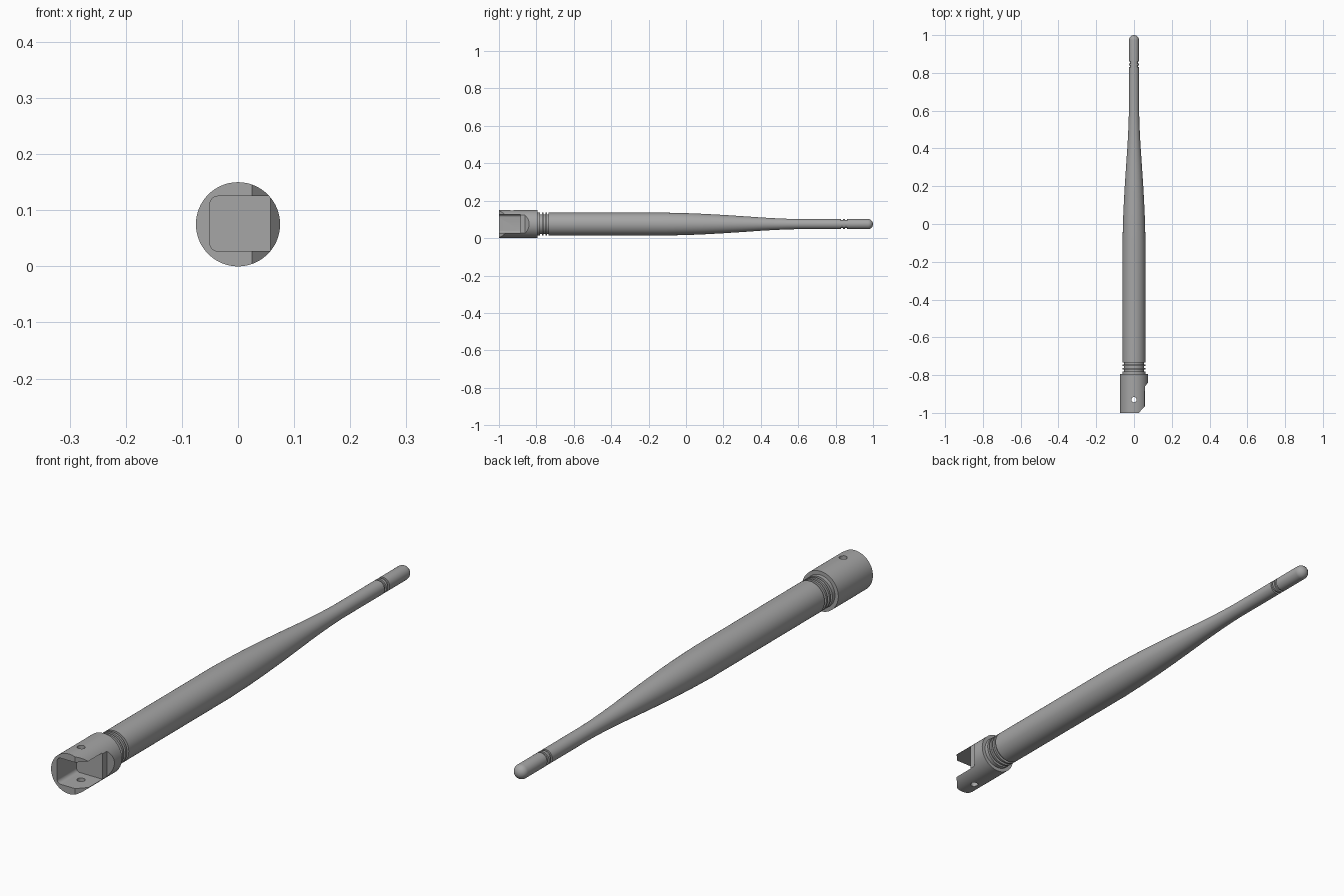
import bpy, bmesh, math
from mathutils import Matrix, Vector

cube = bpy.data.objects.get("Cube")
if cube:
    bpy.data.objects.remove(cube, do_unlink=True)

AXIS_Z = 0.075

grey = bpy.data.materials.new("mid grey plastic")
grey.use_nodes = True
COLOUR = (0.38, 0.38, 0.38, 1)
grey.diffuse_color = COLOUR
grey.node_tree.nodes["Principled BSDF"].inputs["Base Color"].default_value = COLOUR


def add_object(name, bm):
    bmesh.ops.recalc_face_normals(bm, faces=bm.faces)
    mesh = bpy.data.meshes.new(name)
    bm.to_mesh(mesh)
    bm.free()
    mesh.materials.append(grey)
    obj = bpy.data.objects.new(name, mesh)
    bpy.context.collection.objects.link(obj)
    return obj


def lathe(name, profile, steps=64):
    """Turn (y, radius) points around the long axis."""
    bm = bmesh.new()
    verts = [bm.verts.new((r, y, AXIS_Z)) for y, r in profile]
    edges = [bm.edges.new(pair) for pair in zip(verts, verts[1:])]
    bmesh.ops.spin(bm, geom=verts + edges, cent=(0, 0, AXIS_Z), axis=(0, 1, 0),
                   angle=math.tau, steps=steps, use_merge=True)
    bmesh.ops.remove_doubles(bm, verts=bm.verts, dist=1e-5)
    return add_object(name, bm)


def smooth(obj):
    bpy.ops.object.select_all(action="DESELECT")
    obj.select_set(True)
    bpy.context.view_layer.objects.active = obj
    bpy.ops.object.shade_smooth_by_angle(angle=math.radians(30))


def cut(obj, cutter):
    """Subtract the cutter, apply, and drop the helper."""
    mod = obj.modifiers.new("cut", "BOOLEAN")
    mod.operation = "DIFFERENCE"
    mod.solver = "EXACT"
    mod.object = cutter
    cutter.hide_render = True
    bpy.ops.object.select_all(action="DESELECT")
    bpy.context.view_layer.objects.active = obj
    obj.select_set(True)
    bpy.ops.object.modifier_apply(modifier=mod.name)
    bpy.data.objects.remove(cutter, do_unlink=True)


def groove(y, r, depth, width=0.01):
    return [(y - width / 2, r), (y - width / 2, r - depth),
            (y + width / 2, r - depth), (y + width / 2, r)]


# Antenna rod: grooved base, long taper, grooved tip with a round end
R, TIP = 0.061, 0.027
profile = [(-0.8, 0), (-0.8, R)]
for y in (-0.775, -0.757, -0.739):
    profile += groove(y, R, 0.009)
profile += [(-0.1, R), (-0.04, 0.0595), (0.03, 0.0575), (0.1, 0.0545), (0.2, 0.049),
            (0.3, 0.0425), (0.4, 0.0355), (0.47, 0.0315), (0.54, 0.0285), (0.6, TIP)]
for y in (0.835, 0.855):
    profile += groove(y, TIP, 0.006)
dome = 8
for i in range(dome + 1):
    a = i / dome * math.pi / 2
    profile.append((1 - TIP + TIP * math.sin(a), max(0, TIP * math.cos(a))))
rod = lathe("antenna_rod", profile)
smooth(rod)

# Hinge collar: plain cylinder before cutting
collar = lathe("hinge_collar", [(-1, 0), (-1, 0.075), (-0.795, 0.075), (-0.795, 0)], 96)

# Sloped flat on the open side
bm = bmesh.new()
outline = [(0.015, -1.01), (0.025, -1), (0.058, -0.965), (0.058, -0.86),
           (0.078, -0.835), (0.12, -0.835), (0.12, -1.01)]
face = bm.faces.new([bm.verts.new((x, y, -0.05)) for x, y in outline])
ext = bmesh.ops.extrude_face_region(bm, geom=[face])
bmesh.ops.translate(bm, vec=(0, 0, 0.3),
                    verts=[g for g in ext["geom"] if isinstance(g, bmesh.types.BMVert)])
cut(collar, add_object("flat_cutter", bm))

# Pocket, open to the front and one side, with two rounded inner edges
lo, hi = Vector((-0.05, -1.1, 0.027)), Vector((0.2, -0.885, 0.125))
bm = bmesh.new()
size = hi - lo
bmesh.ops.create_cube(bm, size=1, matrix=Matrix.Translation((lo + hi) / 2)
                      @ Matrix.Diagonal((*size, 1)))
inner = [e for e in bm.edges if all(v.co.x < 0 for v in e.verts)
         and abs(e.verts[0].co.y - e.verts[1].co.y) > 0.1]
bmesh.ops.bevel(bm, geom=inner, offset=0.014, segments=6, profile=0.5, affect="EDGES")
cut(collar, add_object("pocket_cutter", bm))

# Hinge pin hole through both cheeks
bm = bmesh.new()
bmesh.ops.create_cone(bm, cap_ends=True, segments=32, radius1=0.014, radius2=0.014, depth=0.4,
                      matrix=Matrix.Translation((0, -0.93, AXIS_Z)))
cut(collar, add_object("pin_cutter", bm))
smooth(collar)
